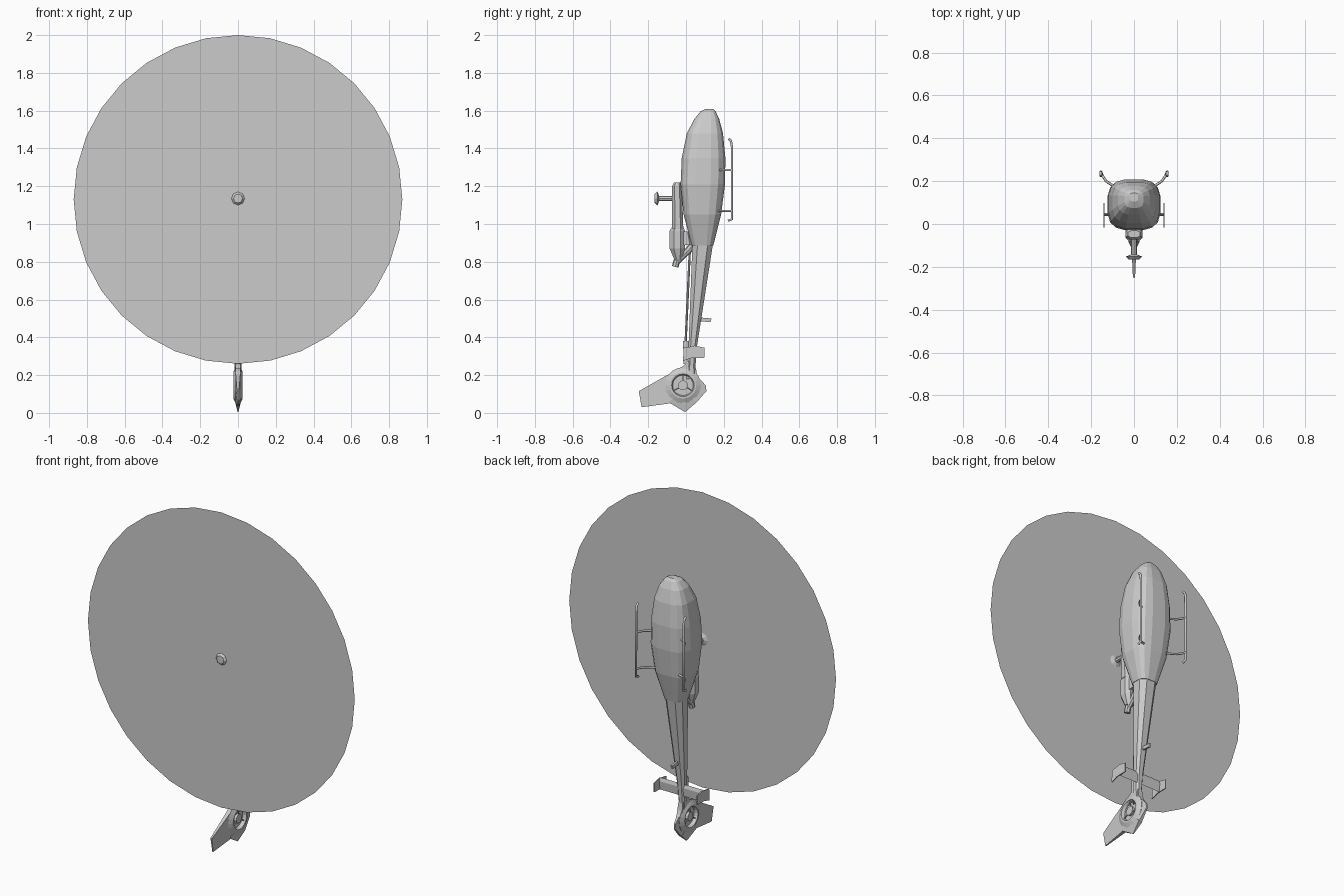
import bpy, bmesh
from math import sin, cos, pi, copysign
from mathutils import Vector

if "Cube" in bpy.data.objects:
    bpy.data.objects.remove(bpy.data.objects["Cube"])


def make(name, bm):
    bmesh.ops.recalc_face_normals(bm, faces=bm.faces)
    me = bpy.data.meshes.new(name)
    bm.to_mesh(me)
    bm.free()
    ob = bpy.data.objects.new(name, me)
    bpy.context.collection.objects.link(ob)
    return ob


def bridge(name, rings, caps=True, closed=False):
    """Skin a list of equal-length point rings."""
    bm = bmesh.new()
    vs = [[bm.verts.new(p) for p in r] for r in rings]
    n = len(vs[0])
    pairs = list(zip(vs, vs[1:])) + ([(vs[-1], vs[0])] if closed else [])
    for a, b in pairs:
        for i in range(n):
            j = (i + 1) % n
            bm.faces.new((a[i], a[j], b[j], b[i]))
    if caps and not closed:
        bm.faces.new(vs[0])
        bm.faces.new(vs[-1])
    return make(name, bm)


def loft(name, sections, n=16, power=0.65):
    """Sections along z: (z, y_min, y_max, half_width), rounded-square outline."""
    def ring(z, y0, y1, w):
        pts = []
        for i in range(n):
            a = 2 * pi * (i + 0.5) / n
            c, s = cos(a), sin(a)
            pts.append((w * copysign(abs(c) ** power, c),
                        (y0 + y1) / 2 + (y1 - y0) / 2 * copysign(abs(s) ** power, s), z))
        return pts
    return bridge(name, [ring(*s) for s in sections])


def rod(name, p, q, r1, r2=None, n=8):
    """Straight round bar from p to q."""
    p, q = Vector(p), Vector(q)
    rot = (q - p).to_track_quat('Z', 'Y')
    rings = []
    for c, r in ((p, r1), (q, r1 if r2 is None else r2)):
        rings.append([c + rot @ Vector((r * cos(2 * pi * i / n), r * sin(2 * pi * i / n), 0))
                      for i in range(n)])
    return bridge(name, rings)


def pipe(name, pts, r):
    cu = bpy.data.curves.new(name, 'CURVE')
    cu.dimensions = '3D'
    cu.bevel_depth, cu.bevel_resolution, cu.use_fill_caps = r, 1, True
    sp = cu.splines.new('POLY')
    sp.points.add(len(pts) - 1)
    for p, co in zip(sp.points, pts):
        p.co = (*co, 1)
    ob = bpy.data.objects.new(name, cu)
    bpy.context.collection.objects.link(ob)
    return ob


def plate(name, outline, x=0):
    """Flat panel in the y-z plane; outline points are (y, z, half_thickness)."""
    return bridge(name, [[(x - t, y, z) for y, z, t in outline],
                         [(x + t, y, z) for y, z, t in outline]])


# cabin and tail boom
loft("cabin", [(1.61, .105, .145, .02), (1.595, .075, .158, .045), (1.555, .043, .177, .075),
               (1.48, .003, .197, .102), (1.35, -.024, .21, .12), (1.21, -.03, .208, .125),
               (1.05, -.014, .187, .108), (.885, .03, .145, .06)])
loft("tail_boom", [(.886, .03, .145, .06), (.355, .012, .06, .026), (.25, .008, .052, .02),
                   (.18, .0, .06, .018)], n=8, power=0.8)

# engine deck, engine and exhaust
loft("gearbox_fairing", [(1.22, -.064, -.03, .03), (1.2, -.075, -.02, .042),
                         (.97, -.075, -.012, .042)], n=8, power=0.8)
loft("engine", [(.99, -.07, -.015, .028), (.965, -.09, -.003, .042), (.87, -.09, -.003, .042),
                (.81, -.062, -.02, .022)], n=8, power=0.9)
loft("engine_mount", [(.96, -.03, .02, .025), (.89, -.03, .035, .025)], n=8)
rod("exhaust_pipe", (0, -.04, .84), (0, -.057, .773), .016, .018)
rod("rear_fairing", (0, .035, .885), (0, -.045, .80), .02, .014)

# main rotor: mast, hub cap and spinning disc
rod("rotor_mast", (0, -.155, 1.135), (0, -.06, 1.135), .014)
rod("rotor_hub", (0, -.152, 1.135), (0, -.166, 1.135), .038, .024)
rod("rotor_hub_base", (0, -.152, 1.135), (0, -.142, 1.135), .038, .014)
bm = bmesh.new()
bm.faces.new([bm.verts.new((.87 * cos(2 * pi * i / 32), -.155, 1.13 + .87 * sin(2 * pi * i / 32)))
              for i in range(32)])
make("rotor_disc", bm)

# tail drive shaft and its cover
rod("drive_shaft", (0, .022, .90), (0, -.004, .33), .006)
loft("shaft_cover", [(.38, -.016, .014, .01), (.26, -.014, .02, .012)], n=8)
plate("tail_antenna", [(.075, .505, .006), (.135, .50, .006), (.13, .48, .006), (.075, .485, .006)])

# horizontal stabiliser with end plates
bridge("stabiliser", [[(x, .045, .36), (x, .052, .34), (x, .047, .29), (x, .038, .34)]
                      for x in (-.14, .14)])
for s, side in ((-1, "left"), (1, "right")):
    plate("end_plate_" + side, [(-.012, .345, .003), (.05, .355, .003), (.097, .345, .003),
                                (.097, .292, .003), (.03, .29, .003), (-.016, .275, .003)], s * .14)

# ducted tail fan
CY, CZ = -.016, .146
def fan_ring(x, r, n=20):
    return [(x, CY + r * cos(2 * pi * i / n), CZ + r * sin(2 * pi * i / n)) for i in range(n)]
bridge("fan_shroud", [fan_ring(*p) for p in ((-.012, .095), (.012, .095), (.025, .07), (.025, .06),
       (.012, .054), (-.012, .054), (-.025, .06), (-.025, .07))], closed=True)
rod("fan_disc", (-.004, CY, CZ), (.004, CY, CZ), .056, n=20)
rod("fan_hub", (-.018, CY, CZ), (.018, CY, CZ), .026, n=12)
for i in range(3):
    a = pi / 2 + i * 2 * pi / 3
    for x in (-.014, .014):
        rod("fan_strut", (x, CY, CZ), (x, CY + .058 * cos(a), CZ + .058 * sin(a)), .004, n=6)

# fins around the shroud
plate("upper_fin", [(-.02, .245, .014), (-.1, .2, .012), (-.25, .115, .005), (-.235, .03, .003),
                    (-.087, .05, .01), (-.07, .08, .014), (-.08, .15, .014), (-.06, .2, .014)])
plate("tail_tip", [(-.09, .055, .012), (-.005, .004, .002), (.055, .055, .012),
                   (.03, .09, .018), (-.016, .078, .02), (-.06, .09, .018)])
plate("lower_fin", [(.055, .2, .012), (.105, .145, .004), (.108, .115, .004), (.055, .055, .01),
                    (.03, .09, .018), (.05, .146, .018), (.035, .19, .018)])
plate("fin_neck", [(.02, .275, .014), (.05, .25, .014), (.06, .195, .016), (.03, .19, .018),
                   (-.016, .21, .018), (-.06, .2, .016), (-.02, .245, .014)])

# landing skids
for s, side in ((-1, "left"), (1, "right")):
    pipe("skid_" + side, [(s * .155, .225, 1.452), (s * .155, .238, 1.44), (s * .155, .243, 1.41),
                          (s * .155, .243, 1.025), (s * .155, .222, 1.018)], .007)
    for z, part in ((1.285, "front"), (1.07, "rear")):
        pipe(f"{part}_leg_{side}", [(s * .055, .165, z), (s * .105, .183, z), (s * .13, .2, z),
                                    (s * .147, .225, z), (s * .155, .245, z)], .006)
